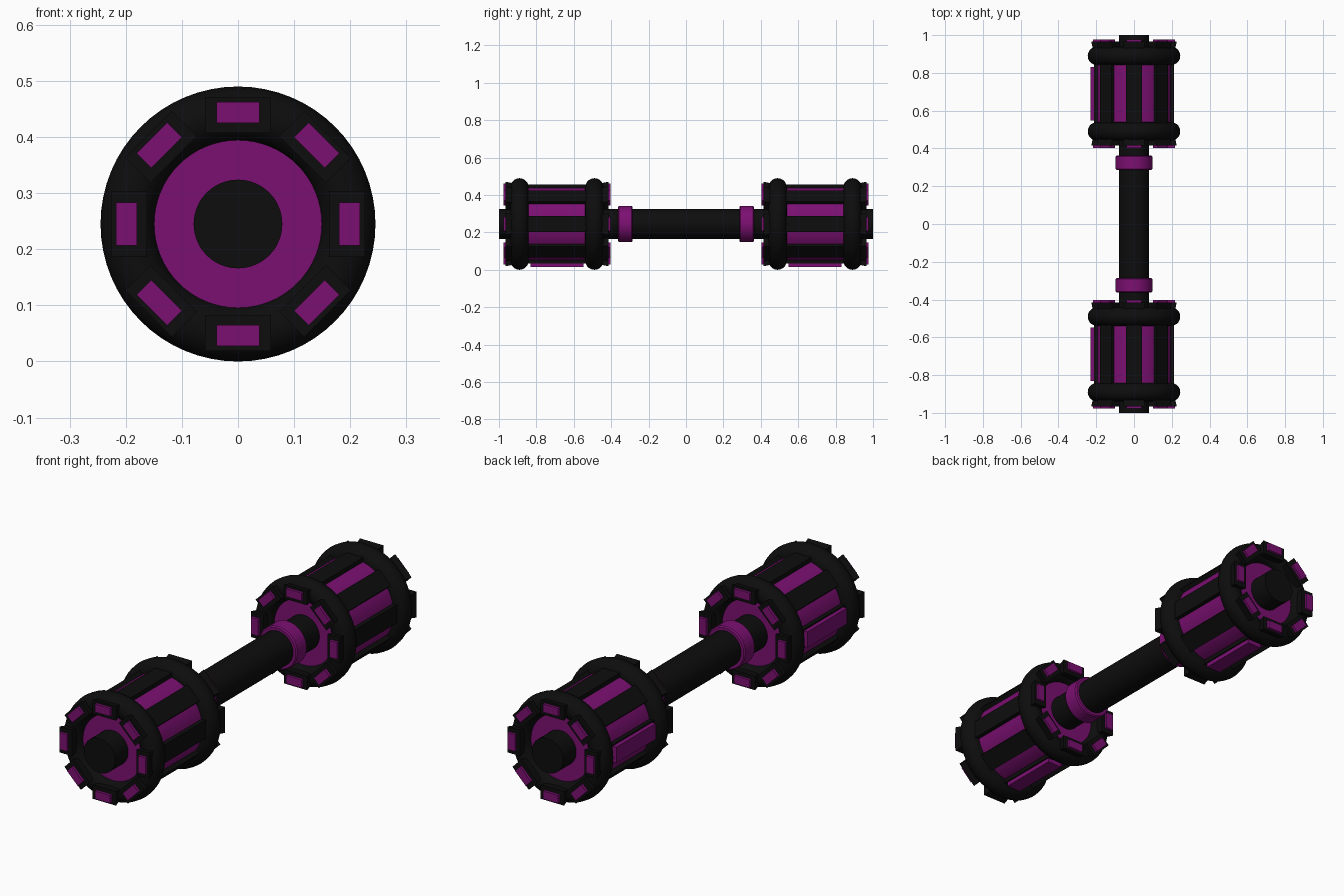
import bpy, bmesh, math
from mathutils import Matrix, Vector

if "Cube" in bpy.data.objects:
    bpy.data.objects.remove(bpy.data.objects["Cube"])

CZ = 0.245          # height of the long axis
MID = 0.69          # distance of each head's middle from the centre


def material(name, rgb):
    m = bpy.data.materials.new(name)
    m.diffuse_color = (*rgb, 1)
    m.use_nodes = True
    m.node_tree.nodes["Principled BSDF"].inputs["Base Color"].default_value = m.diffuse_color
    return m


BLACK = material("matt black", (0.004, 0.004, 0.004))
PURPLE = material("deep purple", (0.2, 0.005, 0.168))


def finish(name, bm, mat, smooth=True):
    bmesh.ops.recalc_face_normals(bm, faces=bm.faces)
    me = bpy.data.meshes.new(name)
    bm.to_mesh(me)
    bm.free()
    me.materials.append(mat)
    ob = bpy.data.objects.new(name, me)
    ob.location.z = CZ
    bpy.context.collection.objects.link(ob)
    if smooth:
        bpy.ops.object.select_all(action='DESELECT')
        bpy.context.view_layer.objects.active = ob
        ob.select_set(True)
        bpy.ops.object.shade_smooth_by_angle(angle=math.radians(35))
    return ob


def lathe(name, profile, mat, closed=False, n=64):
    """Turn (radius, y) points around the y axis."""
    bm = bmesh.new()
    rings = []
    for i in range(n):
        a = 2 * math.pi * i / n
        rings.append([bm.verts.new((r * math.cos(a), y, r * math.sin(a))) for r, y in profile])
    k = len(profile)
    for i in range(n):
        p, q = rings[i], rings[(i + 1) % n]
        for j in range(k if closed else k - 1):
            l = (j + 1) % k
            bm.faces.new((p[j], p[l], q[l], q[j]))
    if not closed:
        bm.faces.new([r[0] for r in rings])
        bm.faces.new([r[-1] for r in rings])
    return finish(name, bm, mat)


def radial_boxes(name, sections, angles, mat):
    """Tapered boxes set around the axis; two sections of (y, half width, inner r, outer r)."""
    bm = bmesh.new()
    for a in angles:
        rot = Matrix.Rotation(a, 3, 'Y')
        vs = []
        for y, w, r0, r1 in sections:
            vs += [bm.verts.new(rot @ Vector(c)) for c in
                   ((-w, y, r0), (w, y, r0), (w, y, r1), (-w, y, r1))]
        for f in ((0, 1, 2, 3), (4, 5, 6, 7), (0, 1, 5, 4), (1, 2, 6, 5), (2, 3, 7, 6), (3, 0, 4, 7)):
            bm.faces.new([vs[i] for i in f])
    return finish(name, bm, mat, smooth=False)


EIGHT = [i * math.pi / 4 for i in range(8)]

# Long handle
lathe("handle", [(0.079, -1), (0.079, 1)], BLACK)

for s, side in ((-1, "front"), (1, "back")):
    # Rounded collar on the handle
    c = 0.324 * s
    lathe(side + "_collar", [(0.078, c - 0.039), (0.092, c - 0.039), (0.097, c - 0.033),
                             (0.097, c + 0.033), (0.092, c + 0.039), (0.078, c + 0.039)], PURPLE)

    # Head core
    m = MID * s
    lathe(side + "_core", [(0.197, m - 0.215), (0.197, m + 0.215)], PURPLE)

    # Lengthwise bars with flared end blocks and coloured caps
    radial_boxes(side + "_bars", [(m - 0.275, 0.042, 0.165, 0.212),
                                  (m + 0.275, 0.042, 0.165, 0.212)], EIGHT, BLACK)
    for e, end in ((-1, "near"), (1, "far")):
        # Thick ring
        t = m + 0.2 * e
        lathe(f"{side}_{end}_ring",
              [(0.196 + 0.049 * math.cos(i * math.pi / 10), t + 0.049 * math.sin(i * math.pi / 10))
               for i in range(20)], BLACK, closed=True)
        radial_boxes(f"{side}_{end}_blocks", [(m + 0.2 * e, 0.046, 0.17, 0.21),
                                              (m + 0.275 * e, 0.059, 0.162, 0.226)], EIGHT, BLACK)
        radial_boxes(f"{side}_{end}_caps", [(m + 0.27 * e, 0.0385, 0.18, 0.217),
                                            (m + 0.287 * e, 0.0385, 0.18, 0.217)], EIGHT, PURPLE)

    # Raised plates on the left and underside
    radial_boxes(side + "_plates", [(m - 0.142, 0.036, 0.205, 0.231),
                                    (m + 0.142, 0.036, 0.205, 0.231)],
                 [math.pi, 1.5 * math.pi], PURPLE)
